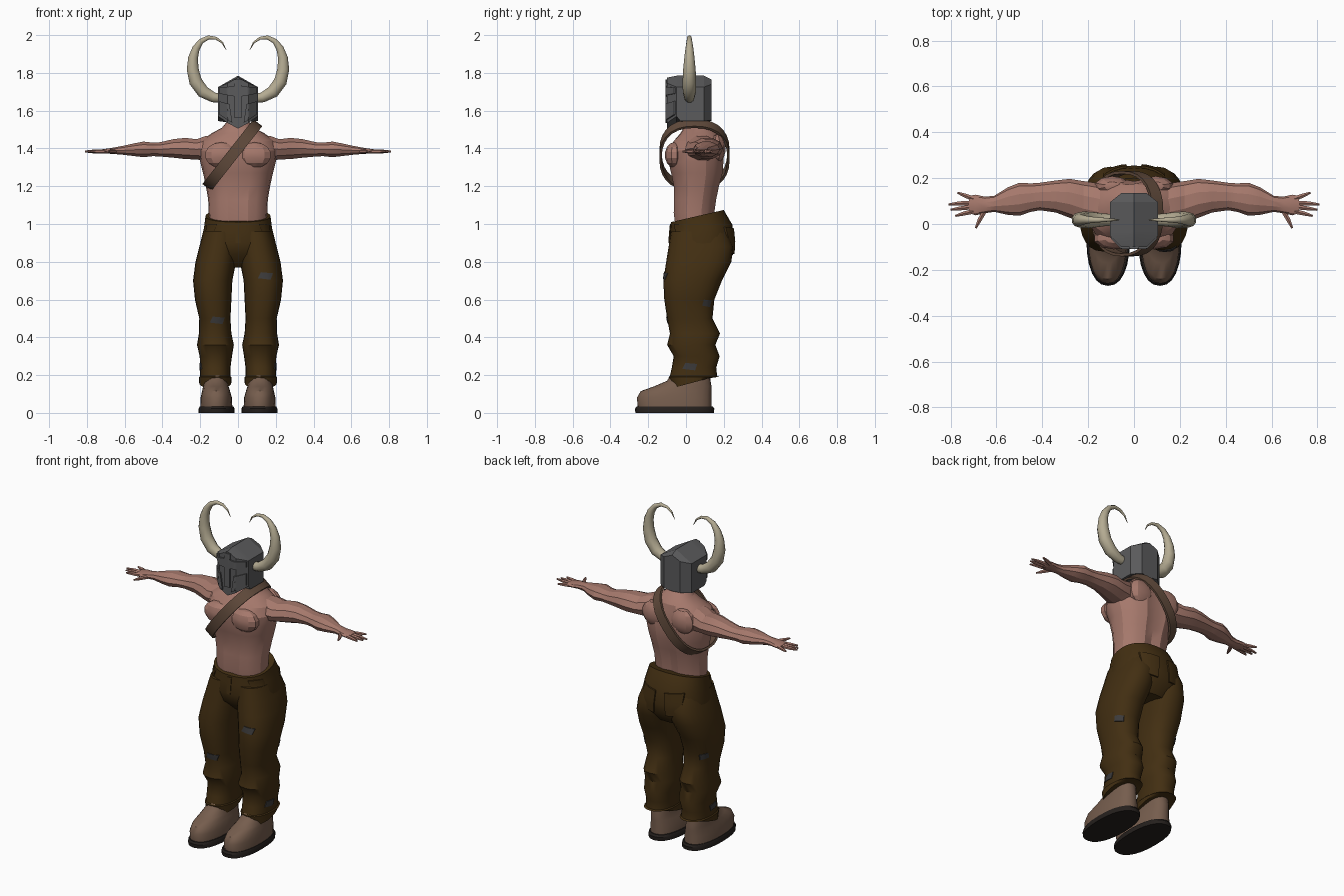
import bpy, bmesh, math
from math import sin, cos, pi, radians
from mathutils import Vector, Matrix
from mathutils.bvhtree import BVHTree

cube = bpy.data.objects.get("Cube")
if cube:
    bpy.data.objects.remove(cube)


def material(name, color):
    m = bpy.data.materials.new(name)
    m.use_nodes = True
    m.diffuse_color = (*color, 1)
    bsdf = m.node_tree.nodes["Principled BSDF"]
    bsdf.inputs["Base Color"].default_value = (*color, 1)
    bsdf.inputs["Roughness"].default_value = 0.8
    return m


SKIN = material("skin", (0.38, 0.19, 0.15))
CLOTH = material("brown cloth", (0.055, 0.028, 0.006))
PATCH = material("grey patch", (0.045, 0.043, 0.043))
STEEL = material("dark steel", (0.105, 0.105, 0.108))
HORN = material("horn", (0.46, 0.41, 0.29))
BOOT = material("boot leather", (0.18, 0.11, 0.075))
SOLE = material("black sole", (0.018, 0.014, 0.012))
STRAP = material("strap leather", (0.12, 0.07, 0.045))

X, Y, Z = Vector((1, 0, 0)), Vector((0, 1, 0)), Vector((0, 0, 1))
SIDES = (("left", 1), ("right", -1))


def finish(name, bm, mat, angle):
    """Turn a bmesh into an object, smooth below the angle, and return its search tree."""
    bmesh.ops.recalc_face_normals(bm, faces=bm.faces)
    for f in bm.faces:
        f.smooth = True
    for e in bm.edges:
        e.smooth = len(e.link_faces) == 2 and e.calc_face_angle(0) < radians(angle)
    tree = BVHTree.FromBMesh(bm)
    me = bpy.data.meshes.new(name)
    bm.to_mesh(me)
    bm.free()
    me.materials.append(mat)
    bpy.context.collection.objects.link(bpy.data.objects.new(name, me))
    return tree


def skin_rings(rings, closed=False):
    """Bridge point rings with quads; cap the ends unless the loft is a closed loop."""
    bm = bmesh.new()
    loops = [[bm.verts.new(p) for p in ring] for ring in rings]
    n = len(loops[0])
    for a, b in zip(loops, loops[1:] + (loops[:1] if closed else [])):
        for i in range(n):
            j = (i + 1) % n
            bm.faces.new((a[i], a[j], b[j], b[i]))
    if not closed:
        bm.faces.new(loops[0])
        bm.faces.new(loops[-1])
    return bm


def power(t, e):
    return math.copysign(abs(t) ** (2 / e), t)


def oval(c, u, v, n, e=2, phase=0):
    angles = [2 * pi * i / n + phase for i in range(n)]
    return [c + u * power(cos(a), e) + v * power(sin(a), e) for a in angles]


def stack(rows, s=1, n=20, e=2.3):
    """Upright loft; rows are z, inner x, outer x, front y, back y, tilt."""
    rings = []
    for z, x0, x1, y0, y1, *tilt in rows:
        slope = Vector((0, 1, tilt[0] if tilt else 0))
        centre = Vector((s * (x0 + x1) / 2, (y0 + y1) / 2, z))
        rings.append(oval(centre, X * (x1 - x0) / 2, slope * (y1 - y0) / 2, n, e))
    return skin_rings(rings)


def tube(rows, ref, s=1, n=8, e=2, phase=0, closed=False):
    """Loft along a path; rows are x, y, z, radius along ref, radius across."""
    pts = [Vector((s * r[0], r[1], r[2])) for r in rows]
    rings, last = [], len(pts) - 1
    for i, r in enumerate(rows):
        if closed:
            t = pts[(i + 1) % len(pts)] - pts[i - 1]
        else:
            t = pts[min(i + 1, last)] - pts[max(i - 1, 0)]
        across = t.normalized().cross(ref)
        rings.append(oval(pts[i], ref * r[3], across * r[4], n, e, phase))
    return skin_rings(rings, closed)


def plate(name, corners, look, target, mat, thick=0.008, res=7):
    """Thin four-cornered plate laid on a target; corners are (x or y, z)."""
    bm = bmesh.new()
    a, b, c, d = [Vector(p) for p in corners]
    grid = []
    for i in range(res):
        row = []
        for j in range(res):
            u, v = i / (res - 1), j / (res - 1)
            p = a.lerp(b, u).lerp(d.lerp(c, u), v)
            start = Vector((p.x, 0, p.y)) if look.y else Vector((0, p.x, p.y))
            hit = target.ray_cast(start - look, look)[0]
            row.append(hit and (bm.verts.new(hit - look * thick), bm.verts.new(hit + look * 0.004)))
        grid.append(row)
    for i in range(res - 1):
        for j in range(res - 1):
            q = [grid[i][j], grid[i + 1][j], grid[i + 1][j + 1], grid[i][j + 1]]
            if all(q):
                for layer in (0, 1):
                    bm.faces.new([k[layer] for k in q])
    # Close the rim between the outer and inner sheets
    pair = {k[0]: k[1] for row in grid for k in row if k}
    for e in [e for e in bm.edges if e.is_boundary and all(v in pair for v in e.verts)]:
        v, w = e.verts
        bm.faces.new((v, w, pair[w], pair[v]))
    finish(name, bm, mat, 35)


def blob(name, centre, size):
    bm = bmesh.new()
    m = Matrix.Translation(centre) @ Matrix.Diagonal((*size, 1))
    bmesh.ops.create_uvsphere(bm, u_segments=10, v_segments=7, radius=1, matrix=m)
    finish(name, bm, SKIN, 22)


# Torso and neck, with a groove down the spine and breastbone
torso = [(0.98, .15, -.06, .15), (1.06, .155, -.07, .155), (1.13, .158, -.068, .165),
         (1.2, .17, -.07, .18), (1.27, .185, -.085, .2), (1.33, .2, -.1, .205),
         (1.39, .205, -.1, .205), (1.44, .195, -.07, .195), (1.48, .14, -.03, .175),
         (1.51, .085, -.01, .15), (1.54, .06, 0, .115), (1.62, .055, 0, .11)]
bm = stack([(z, -w, w, y0, y1) for z, w, y0, y1 in torso], e=2.2)
for v in bm.verts:
    if abs(v.co.x) < 0.02 and v.co.z < 1.46:
        v.co.y += -0.018 if v.co.y > 0 else 0.008
finish("torso", bm, SKIN, 22)

# Arms: shoulder to knuckles, then fingers
arm = [(.1, .07, 1.4, .09, .08), (.17, .085, 1.4, .095, .07), (.22, .095, 1.395, .092, .058),
       (.28, .112, 1.4, .085, .06), (.34, .12, 1.4, .07, .052), (.41, .12, 1.395, .06, .04),
       (.45, .115, 1.395, .062, .038), (.5, .108, 1.395, .072, .044), (.55, .1, 1.393, .06, .036),
       (.61, .088, 1.39, .035, .025), (.65, .083, 1.388, .036, .019), (.69, .083, 1.386, .045, .014),
       (.72, .085, 1.385, .038, .011)]
fingers = {"thumb": ((.65, .06), (.675, .015), (.69, -.018)),
           "index_finger": ((.7, .055), (.745, .045), (.78, .035)),
           "middle_finger": ((.7, .075), (.76, .068), (.8, .062)),
           "ring_finger": ((.7, .092), (.765, .09), (.81, .085)),
           "little_finger": ((.7, .11), (.74, .125), (.77, .137))}
for side, s in SIDES:
    finish(side + "_arm", tube(arm, Y, s, n=10), SKIN, 22)
    for name, path in fingers.items():
        rows = [(x, y, 1.384, r, r) for (x, y), r in zip(path, (.012, .01, .005))]
        finish(f"{side}_{name}", tube(rows, Z, s, n=6), SKIN, 22)
    blob(side + "_chest_muscle", (s * .088, -.062, 1.365), (.092, .05, .068))
    blob(side + "_shoulder_blade", (s * .095, .165, 1.4), (.08, .045, .075))

# Trousers: seat and two legs
hips = [(1.042, .172, -.08, .2, .23), (.98, .18, -.085, .245, .1), (.9, .2, -.09, .255),
        (.84, .195, -.075, .25), (.77, .12, 0, .19)]
seat = finish("trouser_seat", stack([(h[0], -h[1], *h[1:]) for h in hips], n=28), CLOTH, 40)
leg = [(.96, 0, .18, -.08, .22), (.88, 0, .205, -.092, .25), (.8, .01, .225, -.105, .24),
       (.7, .03, .238, -.12, .19), (.6, .035, .228, -.115, .15), (.5, .04, .205, -.1, .14),
       (.42, .035, .207, -.085, .18), (.36, .022, .217, -.1, .155), (.3, .032, .203, -.065, .178),
       (.24, .04, .2, -.075, .16), (.195, .04, .2, -.085, .165), (.19, .035, .206, -.092, .178),
       (.16, .035, .206, -.075, .145, .27)]
boot = [(.03, .03, .2, -.255, .135), (.08, .032, .198, -.26, .135), (.115, .042, .19, -.24, .135),
        (.14, .05, .185, -.17, .135), (.17, .055, .18, -.1, .13), (.24, .06, .175, -.06, .125)]
sole = [(0, .018, .208, -.268, .148), (.022, .018, .208, -.27, .15), (.034, .024, .203, -.262, .142)]


def ragged(cx, cz, w=0.04, h=0.02):
    return [(cx - w, cz - h * .6), (cx + w * .7, cz - h), (cx + w, cz + h * .7), (cx - w * .6, cz + h)]


legs = {}
for side, s in SIDES:
    legs[side] = finish(side + "_trouser_leg", stack(leg, s, n=24), CLOTH, 40)
    finish(side + "_boot", stack(boot, s, n=24), BOOT, 40)
    finish(side + "_boot_sole", stack(sole, s, n=24), SOLE, 30)
    # Pockets and side patches
    plate(side + "_back_pocket", [(s * .04, .84), (s * .13, .85), (s * .135, .985), (s * .03, .975)],
          -Y, seat, CLOTH, .009)
    plate(side + "_front_pocket", [(s * .15, .91), (s * .18, .92), (s * .165, 1.0), (s * .11, 1.0)],
          Y, seat, CLOTH, .009)
    plate(side + "_thigh_patch", ragged(.11, .58, .025), X * -s, legs[side], PATCH, .004)
    plate(side + "_cuff_patch", ragged(.02, .245), X * -s, legs[side], PATCH, .004)
plate("trouser_fly", [(-.012, .9), (.012, .9), (.014, 1.0), (-.014, 1.0)], Y, seat, CLOTH, .004)
plate("left_knee_patch", ragged(.145, .725), Y, legs["left"], PATCH, .004)
plate("right_knee_patch", ragged(-.11, .49), Y, legs["right"], PATCH, .004)

# Shoulder strap: a flat loop in a slanted plane
down = Vector((-.26, 0, -.33)).normalized()
normal = down.cross(Y)
mid = Vector((-.03, .045, 1.365))
loop = [(*p, .042, .009) for p in oval(mid, down * .212, Y * .18, 28, 2.4)]
finish("shoulder_strap", tube(loop, normal, n=4, phase=pi / 4, closed=True), STRAP, 30)

# Helmet: ridged shell with chamfered corners and a pointed chin
shell = [(-.1, .055, 1.775, 1.745, 1.535, 1.505), (-.05, .105, 1.785, 1.725, 1.57, 1.53),
         (-.03, .105, 1.785, 1.725, 1.545, 1.54), (.095, .105, 1.785, 1.725, 1.545, 1.54),
         (.135, .055, 1.765, 1.74, 1.55, 1.545)]
rings = [[Vector(p) for p in ((0, y, top), (w, y, eave), (w, y, low), (0, y, chin), (-w, y, low), (-w, y, eave))]
         for y, w, top, eave, low, chin in shell]
helmet = finish("helmet", skin_rings(rings), STEEL, 10)
plate("helmet_nose_guard", [(-.018, 1.56), (.018, 1.56), (.02, 1.765), (-.02, 1.765)], Y, helmet, STEEL, .009)

# Horns, brow plates and cheek plates
horn = [(.085, 1.665, .024), (.13, 1.67, .028), (.185, 1.7, .035), (.225, 1.755, .036),
        (.24, 1.82, .033), (.238, 1.88, .027), (.222, 1.93, .021), (.195, 1.968, .015),
        (.155, 1.988, .011), (.115, 1.983, .008), (.083, 1.96, .005), (.063, 1.922, .001)]
for side, s in SIDES:
    finish(side + "_horn", tube([(x, .018, z, r, r) for x, z, r in horn], Y, s, n=10), HORN, 45)
    plate(side + "_brow", [(s * .015, 1.675), (s * .1, 1.69), (s * .1, 1.722), (s * .015, 1.73)],
          Y, helmet, STEEL, .009, 13)
    plate(side + "_cheek", [(s * .03, 1.535), (s * .1, 1.58), (s * .1, 1.65), (s * .045, 1.635)],
          Y, helmet, STEEL, .009, 13)
